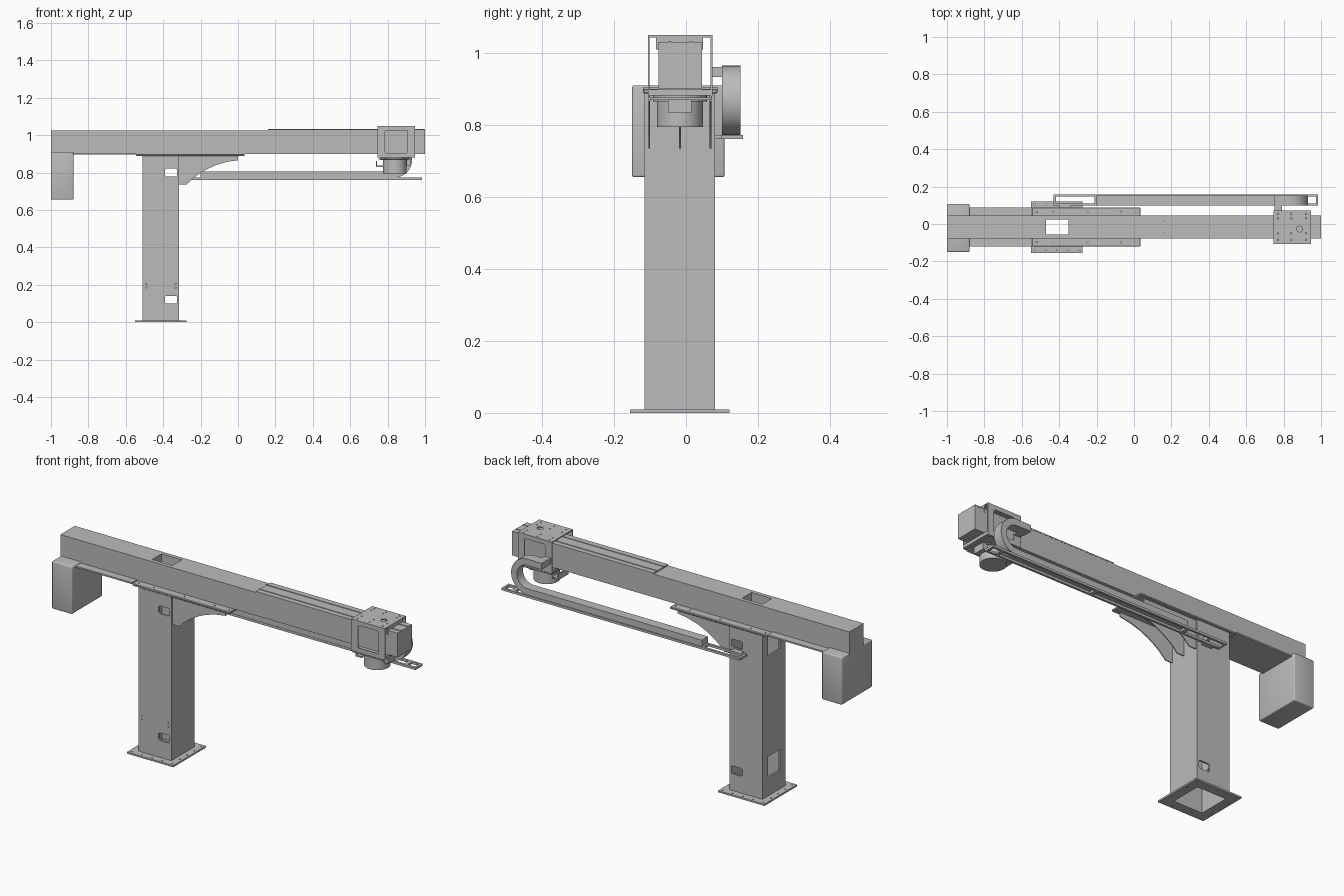
import bpy, bmesh, math
from mathutils import Matrix, Vector

cube = bpy.data.objects.get("Cube")
if cube:
    bpy.data.objects.remove(cube, do_unlink=True)

grey = bpy.data.materials.new("light_grey_metal")
grey.use_nodes = True
colour = (0.5, 0.5, 0.5, 1)
grey.diffuse_color = colour
grey.node_tree.nodes["Principled BSDF"].inputs["Base Color"].default_value = colour

YC = -0.017      # shared centre plane of column and beam
XC = -0.412      # column centre


def finish(name, bm):
    bmesh.ops.recalc_face_normals(bm, faces=bm.faces)
    mesh = bpy.data.meshes.new(name)
    bm.to_mesh(mesh)
    bm.free()
    mesh.materials.append(grey)
    obj = bpy.data.objects.new(name, mesh)
    bpy.context.collection.objects.link(obj)
    return obj


def add_box(bm, x, y, z):
    size = Vector((x[1] - x[0], y[1] - y[0], z[1] - z[0]))
    mid = Vector((sum(x), sum(y), sum(z))) / 2
    bmesh.ops.create_cube(bm, size=1, matrix=Matrix.Translation(mid) @ Matrix.Diagonal(size).to_4x4())


def boxes(name, *specs):
    bm = bmesh.new()
    for spec in specs:
        add_box(bm, *spec)
    return finish(name, bm)


def add_cylinder(bm, x, y, z, r, sides=12, r2=None):
    bmesh.ops.create_cone(bm, cap_ends=True, segments=sides, radius1=r, radius2=r2 or r,
                          depth=z[1] - z[0], matrix=Matrix.Translation((x, y, sum(z) / 2)))


def extrude_xz(name, points, y0, y1):
    bm = bmesh.new()
    face = bm.faces.new([bm.verts.new((x, y0, z)) for x, z in points])
    moved = bmesh.ops.extrude_face_region(bm, geom=[face])["geom"]
    bmesh.ops.translate(bm, vec=(0, y1 - y0, 0), verts=[v for v in moved if isinstance(v, bmesh.types.BMVert)])
    return finish(name, bm)


def activate(obj):
    bpy.ops.object.select_all(action="DESELECT")
    obj.select_set(True)
    bpy.context.view_layer.objects.active = obj


def apply(obj, kind, **settings):
    mod = obj.modifiers.new(kind.title(), kind)
    for key, value in settings.items():
        setattr(mod, key, value)
    activate(obj)
    bpy.ops.object.modifier_apply(modifier=mod.name)


def cut(obj, cutter):
    cutter.hide_render = True
    apply(obj, "BOOLEAN", operation="DIFFERENCE", solver="EXACT", object=cutter)
    bpy.data.objects.remove(cutter, do_unlink=True)


def smooth(obj):
    activate(obj)
    bpy.ops.object.shade_smooth_by_angle(angle=math.radians(35))


def drill(obj, spots, z, r):
    bm = bmesh.new()
    for x, y in spots:
        add_cylinder(bm, x, y, z, r)
    cut(obj, finish("drill", bm))


# Base plate with a square opening and bolt holes around the rim
base = boxes("base_plate", ((-0.55, -0.275), (-0.156, 0.121), (0, 0.009)))
cut(base, boxes("opening", ((XC - 0.085, XC + 0.085), (YC - 0.085, YC + 0.085), (-0.1, 0.1))))
rim = [-0.12, -0.06, 0, 0.06, 0.12]
spots = [(XC + a, YC + s * 0.122) for a in rim for s in (-1, 1)]
spots += [(XC + s * 0.122, YC + a) for a in rim[1:-1] for s in (-1, 1)]
drill(base, spots, (-0.05, 0.05), 0.004)

# Hollow column with service openings
column = boxes("column", ((-0.51, -0.315), (-0.115, 0.08), (0.008, 0.89)))
cut(column, boxes("hollow", ((XC - 0.088, XC + 0.088), (YC - 0.088, YC + 0.088), (-0.1, 1))))
for z in (0.12, 0.8):
    window = boxes("window", ((-0.39, -0.326), (-0.3, 0.3), (z - 0.021, z + 0.021)))
    apply(window, "BEVEL", width=0.008, segments=3)
    cut(column, window)
for z in (0.165, 0.815):
    cut(column, boxes("hatch", ((-0.6, -0.45), (YC - 0.05, YC + 0.05), (z - 0.055, z + 0.055))))
drill_rows = bmesh.new()
for x in (-0.49, -0.333):
    for z in (0.185, 0.205):
        bmesh.ops.create_cone(drill_rows, cap_ends=True, segments=10, radius1=0.003, radius2=0.003, depth=0.1,
                              matrix=Matrix.Translation((x, -0.13, z)) @ Matrix.Rotation(math.pi / 2, 4, "X"))
cut(column, finish("drill", drill_rows))

# Curved support gussets
profile = [(-0.316, 0.89), (-0.316, 0.735), (-0.275, 0.735), (-0.245, 0.766), (-0.21, 0.792), (-0.17, 0.816),
           (-0.12, 0.839), (-0.06, 0.857), (0, 0.866), (0, 0.89)]
for side, y in (("front", -0.102), ("middle", YC), ("back", 0.068)):
    extrude_xz(side + "_gusset", profile, y - 0.0025, y + 0.0025)

# Mounting plate and long thin under-plate
shaft = ((-0.47, -0.35), (-0.056, 0.024), (0.6, 1.2))
mount = boxes("mounting_plate", ((-0.545, 0.035), (-0.12, 0.088), (0.888, 0.9)))
apply(mount, "BEVEL", width=0.003, segments=1)
cut(mount, boxes("opening", shaft))
drill(mount, [(x, y) for x in (-0.52, -0.43, -0.25, -0.07, 0.015) for y in (-0.097, 0.065)], (0.85, 0.95), 0.004)
under = boxes("under_plate", ((-0.99, -0.545), (-0.12, 0.088), (0.896, 0.904)))

# Main beam with a vertical cable opening
beam = boxes("main_beam", ((-1, 1), (-0.077, 0.045), (0.9, 1.024)))
cut(beam, boxes("opening", shaft))

# Top rail plate with two runners
boxes("top_rail", ((0.16, 1), (-0.078, 0.046), (1.024, 1.03)),
      ((0.16, 0.998), (-0.05, -0.042), (1.03, 1.033)), ((0.16, 0.998), (0.01, 0.018), (1.03, 1.033)))

# Hanging rear cabinet
cabinet = boxes("rear_cabinet", ((-1, -0.88), (-0.15, 0.107), (0.655, 0.91)))
apply(cabinet, "BEVEL", width=0.006, segments=3)
smooth(cabinet)

# Carriage: top and bottom plates with windowed cheeks
top = boxes("carriage_top", ((0.745, 0.945), (-0.106, 0.073), (1.044, 1.05)))
drill(top, [(x, y) for x in (0.77, 0.84, 0.92) for y in (-0.085, -0.05, 0.03, 0.055)], (1, 1.1), 0.004)
drill(top, [(0.885, -0.027)], (1, 1.1), 0.016)
boxes("carriage_bottom", ((0.745, 0.945), (-0.106, 0.073), (0.882, 0.899)))
for side, y in (("front", -0.106), ("back", 0.068)):
    cheek = boxes(side + "_carriage_cheek", ((0.745, 0.945), (y, y + 0.005), (0.88, 1.046)))
    window = boxes("window", ((0.786, 0.907), (y - 0.1, y + 0.1), (0.905, 1.026)))
    apply(window, "BEVEL", width=0.006, segments=2)
    cut(cheek, window)
boxes("carriage_end_plate", ((0.94, 0.945), (-0.083, 0.047), (1.01, 1.046)))

# Round drive unit under the carriage
bm = bmesh.new()
add_cylinder(bm, 0.838, YC, (0.795, 0.868), 0.064, 40)
add_cylinder(bm, 0.838, YC, (0.866, 0.883), 0.075, 40)
smooth(finish("drive_unit", bm))
boxes("drive_brackets", ((0.74, 0.775), (-0.06, 0.025), (0.83, 0.838)), ((0.738, 0.744), (-0.06, 0.025), (0.83, 0.862)),
      ((0.9, 0.925), (-0.05, 0.015), (0.835, 0.875)), ((0.75, 0.93), (-0.1, 0.068), (0.87, 0.876)))

# Ladder-shaped cable tray with carrying arms
tray = boxes("cable_tray", ((-0.43, 0.985), (0.098, 0.158), (0.761, 0.773)))
for x0, x1 in ((-0.418, -0.21), (-0.19, 0.34), (0.36, 0.91), (0.93, 0.972)):
    cut(tray, boxes("slot", ((x0, x1), (0.11, 0.146), (0.7, 0.8))))
boxes("tray_arm", ((-0.4, -0.34), (0.079, 0.1), (0.762, 0.772)))

# Cable chain looping back to the carriage
R_OUT, R_IN, CX, CZ = 0.096, 0.062, 0.835, 0.869
steps = [math.radians(-90 + 180 * i / 24) for i in range(25)]
outer = [(CX + R_OUT * math.cos(a), CZ + R_OUT * math.sin(a)) for a in steps]
inner = [(CX + R_IN * math.cos(a), CZ + R_IN * math.sin(a)) for a in reversed(steps)]
loop = [(-0.2, CZ - R_OUT)] + outer + [(0.75, CZ + R_OUT), (0.75, CZ + R_IN)] + inner + [(-0.2, CZ - R_IN)]
chain = extrude_xz("cable_chain", loop, 0.1, 0.152)
smooth(chain)
boxes("chain_bracket", ((0.75, 0.79), (0.07, 0.102), (0.934, 0.962)))
